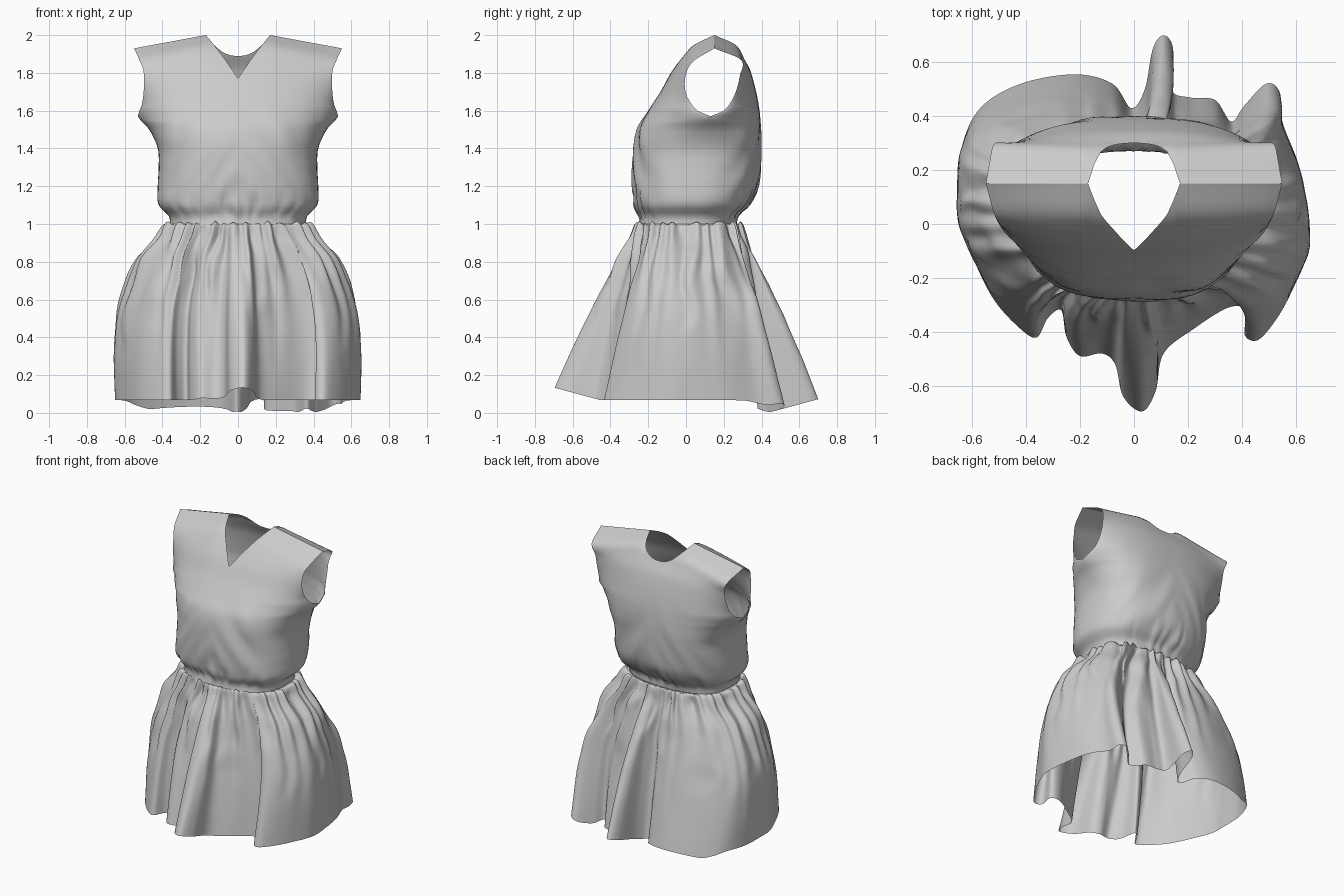
import bpy, bmesh, math
from mathutils import Vector, noise

if "Cube" in bpy.data.objects:
    bpy.data.objects.remove(bpy.data.objects["Cube"])


def smooth(a, b, v):
    t = min(1, max(0, (v - a) / (b - a)))
    return t * t * (3 - 2 * t)


def curve(table, v):
    """Smooth interpolation through (position, value) pairs."""
    n = len(table)
    i = 0
    while i < n - 2 and v > table[i + 1][0]:
        i += 1

    def slope(k):
        a, b = table[max(0, k - 1)], table[min(n - 1, k + 1)]
        return (b[1] - a[1]) / (b[0] - a[0])
    (x0, y0), (x1, y1) = table[i], table[i + 1]
    h = x1 - x0
    t = min(1, max(0, (v - x0) / h))
    return (y0 * (1 + 2 * t) * (1 - t) ** 2 + slope(i) * h * t * (1 - t) ** 2
            + y1 * t * t * (3 - 2 * t) + slope(i + 1) * h * t * t * (t - 1))


def add_grid(bm, rows, closed=False):
    vs = [[bm.verts.new(p) for p in r] for r in rows]
    n = len(vs[0])
    for a, b in zip(vs, vs[1:]):
        for i in range(n if closed else n - 1):
            j = (i + 1) % n
            bm.faces.new((a[i], a[j], b[j], b[i]))


def finish(bm, name):
    bmesh.ops.remove_doubles(bm, verts=bm.verts, dist=0.0004)
    bmesh.ops.recalc_face_normals(bm, faces=bm.faces)
    me = bpy.data.meshes.new(name)
    bm.to_mesh(me)
    bm.free()
    me.shade_smooth()
    ob = bpy.data.objects.new(name, me)
    bpy.context.collection.objects.link(ob)
    return ob


# Bodice: front and back panels welded at the side and shoulder seams
ARMPIT, NECK_U = 1.57, 0.31
width = [(1, .36), (1.04, .365), (1.1, .42), (1.2, .425), (1.3, .42), (1.4, .425), (1.5, .47),
         (1.57, .53), (1.62, .512), (1.7, .5), (1.85, .5), (1.95, .53), (2, .55)]
side = [(1, .02), (1.3, .06), (1.5, .11), (1.57, .13)]
front_mid = [(1, -.25), (1.04, -.245), (1.1, -.27), (1.3, -.285), (1.5, -.26), (1.6, -.2),
             (1.7, -.135), (1.8, -.08), (1.9, -.005), (1.95, .045), (2, .15)]
back_mid = [(1, .27), (1.05, .28), (1.1, .33), (1.2, .38), (1.4, .4), (1.6, .39),
            (1.8, .345), (1.88, .305), (1.95, .26), (2, .15)]
front_arm = [(1.57, .13), (1.59, .075), (1.62, .04), (1.7, 0), (1.82, -.002), (1.92, .04), (2, .15)]
back_arm = [(1.57, .13), (1.59, .185), (1.62, .22), (1.7, .26), (1.82, .285), (1.93, .29), (2, .15)]


def bodice_point(u, z, mid, arm):
    a = abs(u)
    x = u * curve(width, z)
    edge = curve(side, z) if z <= ARMPIT else curve(arm, z)
    s = smooth(1.42, 1.8, z)
    bulge = max(0, 1 - a ** 2.5) ** (0.4 + 0.5 * s)
    y = edge + (curve(mid, z) - edge) * bulge
    # Soft creases, strongest at the sides above the waist
    fade = (1 - a ** 8) * (1 - smooth(1.4, 1.75, z)) * smooth(1.0, 1.06, z)
    p = Vector((x * 5, y * 4, z * 7 + 4 * a))
    y += fade * (0.008 + 0.02 * a) * noise.noise(p)
    gather = smooth(1.0, 1.05, z) * (1 - smooth(1.05, 1.25, z))
    y += 0.008 * fade * gather * math.sin(38 * u + 3 * noise.noise(p))
    drop = 0.07 * min(1, max(0, (abs(x) - .17) / .38)) * smooth(1.6, 2, z)
    return (x, y, z - drop)


half = [NECK_U * i / 8 for i in range(9)]
half += [NECK_U + (1 - NECK_U) * math.sin(i / 16 * math.pi / 2) for i in range(1, 17)]
columns = [-u for u in reversed(half[1:])] + half


def front_neck(a):
    return 1.77 + 0.23 * a


def back_neck(a):
    return 1.89 + 0.11 * a ** 2.5


bm = bmesh.new()
for mid, arm, neck in ((front_mid, front_arm, front_neck), (back_mid, back_arm, back_neck)):
    rows = [[bodice_point(u, 1 + (ARMPIT - 1) * k / 28, mid, arm) for u in columns] for k in range(28)]
    for k in range(25):
        t = math.sin(k / 24 * math.pi / 2)
        rows.append([bodice_point(u, ARMPIT + t * (neck(min(1, abs(u) / NECK_U)) - ARMPIT), mid, arm)
                     for u in columns])
    add_grid(bm, rows)
finish(bm, "bodice")

# Skirt: gathered waist oval lofted down to a deeply folded hem
hem_points = [(-.65, .1), (-.64, .28), (-.57, .43), (-.42, .52), (-.22, .555), (-.08, .52), (-.01, .43),
              (.04, .5), (.07, .65), (.11, .7), (.145, .65), (.14, .5), (.2, .47), (.3, .46), (.36, .38),
              (.41, .44), (.49, .52), (.54, .49), (.55, .38), (.61, .22), (.64, .05), (.645, -.1),
              (.59, -.24), (.53, -.35), (.46, -.43), (.41, -.41), (.42, -.32), (.35, -.31), (.22, -.39),
              (.11, -.48), (.08, -.62), (.03, -.695), (-.04, -.64), (-.07, -.52), (-.12, -.48),
              (-.2, -.49), (-.25, -.42), (-.27, -.32), (-.32, -.35), (-.36, -.42), (-.42, -.39),
              (-.52, -.28), (-.6, -.12), (-.645, 0)]
SUB = 10
pts = [Vector(p) for p in hem_points]
hem = []
for i in range(len(pts)):
    a, b, c, d = (pts[(i + k) % len(pts)] for k in (-1, 0, 1, 2))
    for s in range(SUB):
        t = s / SUB
        hem.append(0.5 * (2 * b + (c - a) * t + (2 * a - 5 * b + 4 * c - d) * t * t
                          + (3 * b - a - 3 * c + d) * t ** 3))
N = len(hem)
flare_x = [(0, 0), (.04, .14), (.1, .3), (.2, .58), (.4, .86), (.55, .98), (.75, 1.02), (1, 1)]


def skirt_column(i):
    h = hem[i]
    avg = sum((hem[(i + k) % N] for k in range(-22, 23)), Vector((0, 0))) / 45
    ang = math.atan2(avg.y - .015, avg.x)
    c, s = math.cos(ang), math.sin(ang)
    r = (abs(c / .36) ** 2.5 + abs(s / .26) ** 2.5) ** -0.4
    w = Vector((r * c, .015 + r * s))
    z_hem = .067 - .062 * smooth(.25, .45, h.y) * (1 - smooth(.45, .62, abs(h.x)))
    z_hem += .27 * max(0, abs(h.y) - .45)
    wob = noise.noise(Vector((c * 3, s * 3, 0)))
    col = []
    for k in range(49):
        t = (k / 48) ** 1.4
        x = w.x + (h.x - w.x) * curve(flare_x, t)
        y = w.y + (h.y - w.y) * t ** .83
        # Gathers fading out down the skirt
        q = noise.noise(Vector((c * 4, s * 4, t * 5)))
        amp = smooth(0, .07, t) * (1 - t) ** 2
        wave = math.sin(30 * ang + 5 * wob + 1.5 * q) + .6 * math.sin(17 * ang + 4 * q)
        out = amp * (.017 * wave + .03 * q)
        ruffle = .022 * math.exp(-((t - .03) / .025) ** 2) * (1 + .5 * wave)
        z = 1 + (z_hem - 1) * t + ruffle * smooth(0, .02, t)
        col.append((x + c * out, y + s * out, z))
    return col


cols = [skirt_column(i) for i in range(N)]
bm = bmesh.new()
add_grid(bm, list(zip(*cols)), closed=True)
finish(bm, "skirt")
